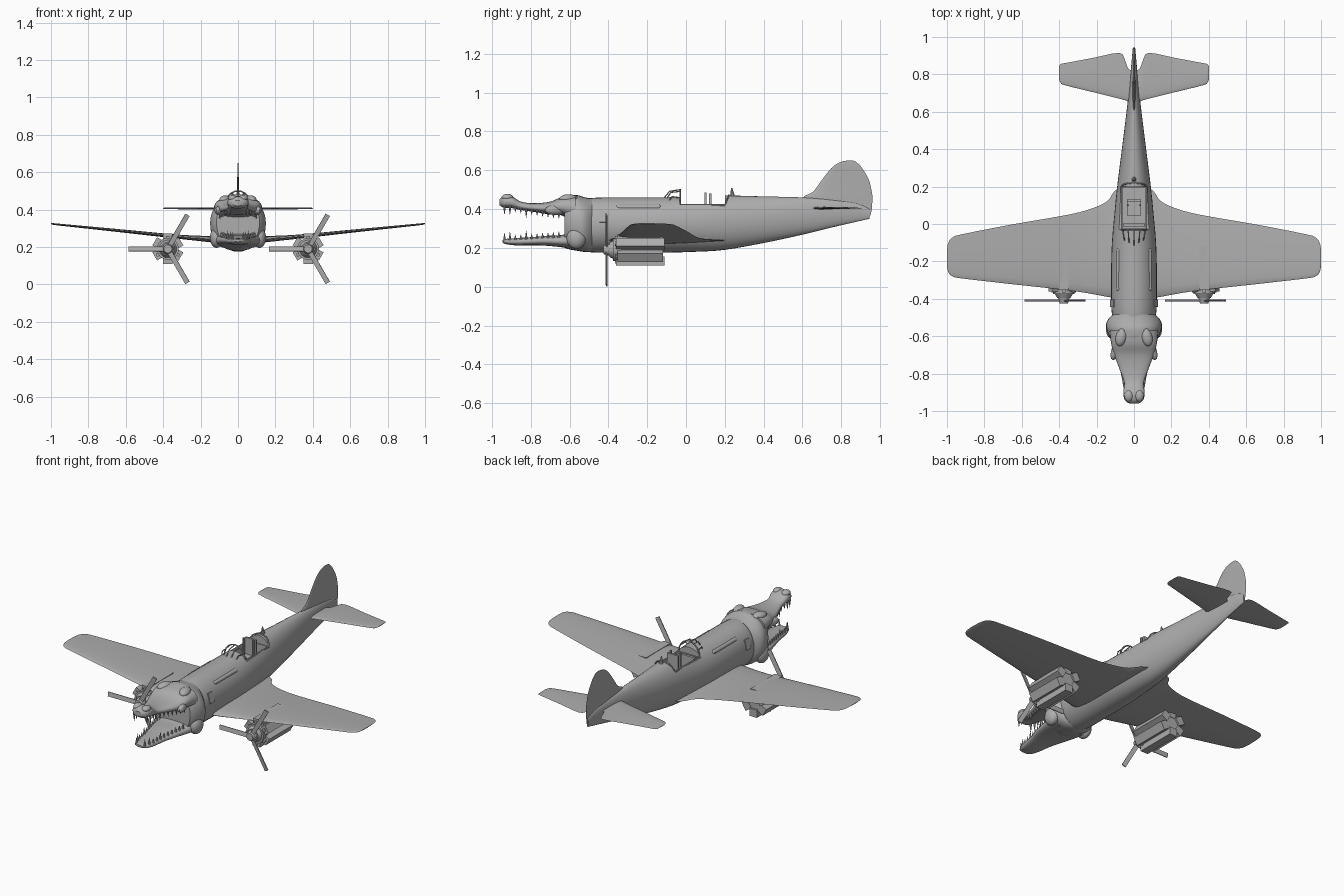
import bpy, bmesh, math
from mathutils import Vector, Matrix

if "Cube" in bpy.data.objects:
    bpy.data.objects.remove(bpy.data.objects["Cube"])

grey = bpy.data.materials.new("plain_grey")
grey.diffuse_color = (0.42, 0.42, 0.42, 1)
grey.use_nodes = True
grey.node_tree.nodes["Principled BSDF"].inputs["Base Color"].default_value = grey.diffuse_color


def add(name, bm):
    bmesh.ops.recalc_face_normals(bm, faces=bm.faces)
    me = bpy.data.meshes.new(name)
    bm.to_mesh(me)
    bm.free()
    me.materials.append(grey)
    ob = bpy.data.objects.new(name, me)
    bpy.context.collection.objects.link(ob)
    return ob


def skin(bm, rings):
    vs = [[bm.verts.new(p) for p in r] for r in rings]
    n = len(vs[0])
    for a, b in zip(vs, vs[1:]):
        for i in range(n):
            bm.faces.new((a[i], a[(i + 1) % n], b[(i + 1) % n], b[i]))
    bm.faces.new(vs[0])
    bm.faces.new(vs[-1])


def spline(secs, sub=4):
    # smooth in-between sections
    out = []
    for i in range(len(secs) - 1):
        p = [Vector(secs[max(0, min(len(secs) - 1, i + k))]) for k in (-1, 0, 1, 2)]
        for s in range(sub):
            t = s / sub
            m0, m1 = (p[2] - p[0]) * 0.5, (p[3] - p[1]) * 0.5
            out.append(p[1] * (2*t**3 - 3*t*t + 1) + m0 * (t**3 - 2*t*t + t)
                       + p[2] * (3*t*t - 2*t**3) + m1 * (t**3 - t*t))
    return out + [Vector(secs[-1])]


def body(name, secs, power=2.0, n=32):
    # sections: y, bottom, top, half width
    rings = []
    for y, lo, hi, w in spline(secs):
        ring = []
        for i in range(n):
            a = 2 * math.pi * i / n
            c, s = math.cos(a), math.sin(a)
            ring.append((w * math.copysign(abs(c) ** (2 / power), c), y,
                         (lo + hi) / 2 + (hi - lo) / 2 * math.copysign(abs(s) ** (2 / power), s)))
        rings.append(ring)
    bm = bmesh.new()
    skin(bm, rings)
    return add(name, bm)


def foil(y0, y1, t, n=10):
    # closed airfoil outline as (y, offset) pairs
    top = []
    for i in range(n + 1):
        u = (1 - math.cos(math.pi * i / n)) / 2
        h = 2.6 * (0.297 * math.sqrt(u) - 0.126 * u - 0.3516 * u**2 + 0.2843 * u**3 - 0.1015 * u**4)
        top.append((y0 + (y1 - y0) * u, t * max(h, 0.03 if 0 < i < n else 0)*1.9))
    return top + [(y, -h) for y, h in reversed(top[1:-1])]


def wing(name, secs, sub=3):
    # sections: x, leading y, trailing y, height, half thickness
    bm = bmesh.new()
    for side in (-1, 1):
        skin(bm, [[(side * x, y, z + h) for y, h in foil(a, b, t)] for x, a, b, z, t in spline(secs, sub)])
    return add(name, bm)


def box(bm, loc, size, rot=Matrix()):
    bmesh.ops.create_cube(bm, size=1, matrix=Matrix.Translation(loc) @ rot @ Matrix.Diagonal((*size, 1)))


def cone(bm, a, b, r1, r2, n=20):
    a, b = Vector(a), Vector(b)
    q = (b - a).to_track_quat('Z', 'Y').to_matrix().to_4x4()
    bmesh.ops.create_cone(bm, cap_ends=True, segments=n, radius1=r1, radius2=r2,
                          depth=(b - a).length, matrix=Matrix.Translation((a + b) / 2) @ q)


def ball(bm, loc, size, rot=Matrix()):
    bmesh.ops.create_uvsphere(bm, u_segments=18, v_segments=12, radius=1,
                              matrix=Matrix.Translation(loc) @ rot @ Matrix.Diagonal((*size, 1)))


def tube(bm, pts, r=0.004):
    for a, b in zip(pts, pts[1:]):
        cone(bm, a, b, r, r, 8)


# fuselage with open cockpit
fuselage = body("fuselage", [
    (-.50, .178, .455, .115), (-.42, .175, .46, .122), (-.14, .175, .46, .12), (.05, .18, .465, .105),
    (.2, .19, .47, .09), (.4, .225, .465, .065), (.6, .268, .46, .04), (.75, .305, .45, .024),
    (.88, .335, .43, .012), (.945, .35, .40, .006)])
for loc, size in (((0, .085, .52), (.4, .23, .2)), ((0, .085, .42), (.125, .22, .22))):
    bm = bmesh.new()
    box(bm, loc, size)
    cutter = add("cockpit_cutter", bm)
    cutter.hide_render = True
    mod = fuselage.modifiers.new("cockpit", 'BOOLEAN')
    mod.operation, mod.object, mod.solver = 'DIFFERENCE', cutter, 'EXACT'
    bpy.context.view_layer.objects.active = fuselage
    bpy.ops.object.modifier_apply(modifier=mod.name)
    bpy.data.objects.remove(cutter)

# wings and tail surfaces
wing("wings", [
    (.0, -.41, .24, .235, .042), (.1, -.395, .18, .24, .04), (.14, -.39, .125, .242, .036),
    (.22, -.375, .085, .247, .028), (.35, -.355, .05, .258, .022), (.65, -.322, -.002, .289, .016),
    (.92, -.291, -.055, .316, .011), (.97, -.28, -.072, .321, .01), (.993, -.258, -.1, .324, .008),
    (1.0, -.225, -.14, .325, .004)])
wing("tailplane", [
    (.0, .64, .82, .405, .014), (.03, .655, .83, .405, .014), (.05, .662, .88, .405, .013),
    (.08, .67, .915, .405, .012), (.22, .705, .888, .406, .011), (.37, .742, .86, .407, .009),
    (.392, .755, .855, .407, .007), (.4, .77, .845, .407, .003)])
bm = bmesh.new()
skin(bm, [[(h, y, z) for y, h in foil(a, b, t)] for z, a, b, t in spline([
    (.345, .80, .91, .008), (.36, .72, .945, .012), (.40, .6, .957, .016), (.46, .605, .96, .015),
    (.49, .655, .957, .012), (.55, .70, .942, .009), (.61, .748, .908, .007), (.64, .79, .88, .005),
    (.65, .83, .86, .002)])])
add("tail_fin", bm)

# reptile head: skull, open jaws, bumps and teeth
body("skull", [
    (-.485, .18, .455, .115), (-.505, .178, .457, .135), (-.53, .18, .463, .148), (-.56, .185, .472, .147),
    (-.6, .192, .47, .133), (-.625, .2, .462, .115)], 2.2)
upper = [(-.57, .33, .472, .13), (-.64, .367, .462, .122), (-.7, .372, .438, .106), (-.78, .385, .43, .076),
         (-.85, .395, .438, .052), (-.9, .405, .468, .057), (-.94, .407, .468, .05), (-.96, .42, .45, .025)]
lower = [(-.55, .19, .3, .13), (-.63, .202, .268, .113), (-.72, .211, .262, .093), (-.8, .213, .255, .07),
         (-.88, .213, .25, .055), (-.93, .22, .246, .04), (-.945, .228, .24, .02)]
body("upper_jaw", upper, 2.4)
body("lower_jaw", lower, 2.5)
bm = bmesh.new()
for s in (-1, 1):
    ball(bm, (s * .068, -.605, .452), (.03, .05, .024), Matrix.Rotation(s * .25, 4, 'Z'))   # brow
    ball(bm, (s * .028, -.92, .46), (.024, .03, .018))                                      # nostril
    ball(bm, (s * .115, -.565, .25), (.035, .05, .055))                                     # jaw muscle
    ball(bm, (s * .095, -.67, .395), (.024, .06, .026), Matrix.Rotation(s * .35, 4, 'Z'))   # cheek
add("head_bumps", bm)
bm = bmesh.new()
for secs, d in ((upper, -1), (lower, 1)):
    for k in range(11):
        y = -.935 + k * .028
        for a, b in zip(secs, secs[1:]):
            if b[0] <= y <= a[0]:
                f = (y - a[0]) / (b[0] - a[0])
                lo, hi, w = (a[j] + (b[j] - a[j]) * f for j in (1, 2, 3))
                z = lo + .012 if d < 0 else hi - .012
                size = .048 if k in (0, 1, 4) else .03
                for s in (-1, 1):
                    cone(bm, (s * w * .82, y, z), (s * w * .84, y, z + d * size), .008, .0005, 8)
add("teeth", bm)

# engines slung under the wings
for s, tag in ((-1, "left"), (1, "right")):
    x, zc = s * .375, .19
    bm = bmesh.new()
    cone(bm, (x, -.345, zc), (x, -.12, zc), .052, .052, 12)
    cone(bm, (x, -.375, zc), (x, -.335, zc), .058, .058, 24)
    cone(bm, (x, -.395, zc), (x, -.37, zc), .036, .05, 24)
    for k in range(6):
        r = Matrix.Rotation(math.radians(60 * k + 30), 4, 'Y')
        c = Vector((x, -.235, zc)) + r @ Vector((.058, 0, 0))
        box(bm, c, (.046, .25 if k % 2 else .235, .05), r)
        box(bm, Vector((x, -.34, zc)) + r @ Vector((.06, 0, 0)), (.02, .05, .018), r)
    box(bm, (x, -.23, .235), (.05, .2, .05))
    add(tag + "_engine", bm)
    bm = bmesh.new()
    cone(bm, (x, -.425, zc), (x, -.39, zc), .022, .032, 20)
    for ang in (60, 180, 300):
        r = Matrix.Rotation(math.radians(-ang), 4, 'Y')
        box(bm, Vector((x, -.41, zc)) + r @ Vector((.115, 0, 0)), (.19, .006, .026),
            r @ Matrix.Rotation(.2, 4, 'X'))
    add(tag + "_propeller", bm)

# side fairings and nose panels
bm = bmesh.new()
for s in (-1, 1):
    ball(bm, (s * .083, -.345, .41), (.012, .016, .014))
    ball(bm, (s * .083, -.145, .41), (.012, .016, .014))
    cone(bm, (s * .083, -.345, .41), (s * .083, -.145, .41), .013, .013, 16)
    box(bm, (s * .113, -.425, .36), (.012, .04, .06), Matrix.Rotation(s * -.3, 4, 'Y'))
add("side_fairings", bm)

# windscreen frame, cockpit rails and mast
bm = bmesh.new()
arc = [i * math.pi / 10 for i in range(11)]
tube(bm, [(.07 * math.cos(a), -.03, .42 + .08 * math.sin(a)) for a in arc])
for a in (.5, 1.1, math.pi / 2, math.pi - 1.1, math.pi - .5):
    top = Vector((.07 * math.cos(a), -.03, .42 + .08 * math.sin(a)))
    foot = Vector((.055 * math.cos(a), -.115 + .03 * abs(math.cos(a)), .43 + .025 * math.sin(a)))
    tube(bm, [foot, (foot + top) / 2 + Vector((0, -.012, .014)), top], .003)
for s in (-1, 1):
    tube(bm, [(s * .068, -.03, .42), (s * .068, .2, .42)], .005)
tube(bm, [(.066 * math.cos(a), .2 + .02 * math.sin(a), .42 + .052 * math.sin(a)) for a in arc])
cone(bm, (0, .24, .46), (0, .235, .508), .014, .003, 10)
add("canopy_frame", bm)

# seat and instrument panel
bm = bmesh.new()
box(bm, (0, .085, .37), (.075, .08, .02))
box(bm, (0, .125, .42), (.075, .012, .12))
for s in (-1, 1):
    box(bm, (s * .032, .1, .435), (.008, .01, .1))
box(bm, (0, -.005, .39), (.12, .015, .07))
add("seat", bm)

for ob in bpy.context.scene.objects:
    ob.select_set(ob.type == 'MESH')
bpy.context.view_layer.objects.active = fuselage
bpy.ops.object.shade_smooth_by_angle(angle=math.radians(35))
